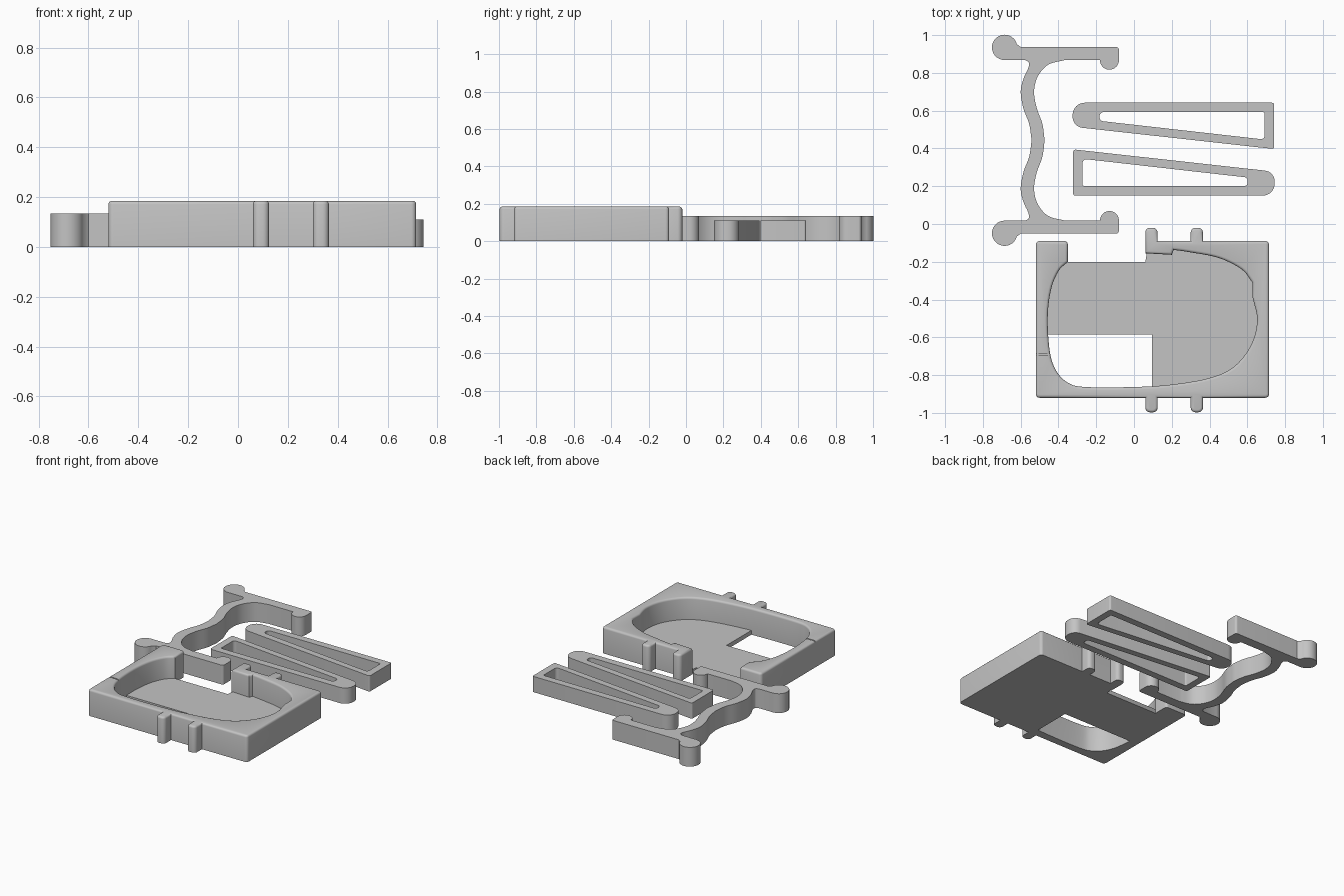
import bpy, bmesh, math
from mathutils import Vector

cube = bpy.data.objects.get("Cube")
if cube:
    bpy.data.objects.remove(cube, do_unlink=True)

grey = bpy.data.materials.new("plain_grey")
grey.use_nodes = True
grey.diffuse_color = (0.55, 0.55, 0.55, 1)
grey.node_tree.nodes["Principled BSDF"].inputs["Base Color"].default_value = (0.55, 0.55, 0.55, 1)


def rounded(corners, closed=True, steps=8):
    """Outline from (x, y, radius) corners."""
    out = []
    n = len(corners)
    for i, (x, y, r) in enumerate(corners):
        p = Vector((x, y))
        if r == 0 or (not closed and i in (0, n - 1)):
            out.append(p)
            continue
        a = (Vector(corners[i - 1][:2]) - p).normalized()
        b = (Vector(corners[(i + 1) % n][:2]) - p).normalized()
        half = a.angle(b) / 2
        centre = p + (a + b).normalized() * r / math.sin(half)
        u = (p + a * r / math.tan(half) - centre).normalized()
        v = (p + b * r / math.tan(half) - centre).normalized()
        for k in range(steps + 1):
            out.append(centre + u.slerp(v, k / steps) * r)
    return out


def smooth(points, steps=5):
    """Flowing curve through the points."""
    p = [Vector(q) for q in points]
    p = [2 * p[0] - p[1]] + p + [2 * p[-1] - p[-2]]
    out = []
    for a, b, c, d in zip(p, p[1:], p[2:], p[3:]):
        for k in range(steps):
            t = k / steps
            out.append(0.5 * (2 * b + (c - a) * t + (2 * a - 5 * b + 4 * c - d) * t ** 2
                              + (3 * b - a - 3 * c + d) * t ** 3))
    return out + [p[-2]]


def arc(x, y, r, start, end, steps=20):
    angles = [math.radians(start + (end - start) * k / steps) for k in range(steps + 1)]
    return [Vector((x + r * math.cos(a), y + r * math.sin(a))) for a in angles]


def extrude(name, outline, height, hole=None, bevel=0):
    bm = bmesh.new()
    if hole:
        edges = []
        for loop in (outline, hole):
            vs = [bm.verts.new((p.x, p.y, 0)) for p in loop]
            edges += [bm.edges.new((vs[i - 1], vs[i])) for i in range(len(vs))]
        bmesh.ops.triangle_fill(bm, edges=edges, use_beauty=True, normal=(0, 0, 1))
    else:
        bm.faces.new([bm.verts.new((p.x, p.y, 0)) for p in outline])
    raised = bmesh.ops.extrude_face_region(bm, geom=bm.faces[:])["geom"]
    for v in raised:
        if isinstance(v, bmesh.types.BMVert):
            v.co.z = height
    bmesh.ops.recalc_face_normals(bm, faces=bm.faces[:])
    if bevel:
        rim = [e for e in bm.edges if all(v.co.z > height - 1e-4 for v in e.verts)]
        bmesh.ops.bevel(bm, geom=rim, offset=bevel, segments=3, profile=0.5,
                        affect='EDGES', clamp_overlap=False)
    mesh = bpy.data.meshes.new(name)
    bm.to_mesh(mesh)
    bm.free()
    mesh.materials.append(grey)
    obj = bpy.data.objects.new(name, mesh)
    bpy.context.collection.objects.link(obj)
    bpy.ops.object.select_all(action='DESELECT')
    obj.select_set(True)
    bpy.context.view_layer.objects.active = obj
    bpy.ops.object.shade_smooth_by_angle(angle=math.radians(35))
    return obj


# Tray wall: outer outline with lugs, then the pocket edge, open at the back notch
R = 0.025
wall = rounded([
    (.06, -.155, 0), (.06, -.02, R), (.125, -.02, R), (.125, -.09, 0),
    (.3, -.09, 0), (.3, -.02, R), (.365, -.02, R), (.365, -.09, 0),
    (.715, -.09, .02), (.715, -.92, .02),
    (.365, -.92, 0), (.365, -.997, R), (.3, -.997, R), (.3, -.92, 0),
    (.125, -.92, 0), (.125, -.997, R), (.06, -.997, R), (.06, -.92, 0),
    (-.52, -.92, .02), (-.52, -.09, .02), (-.35, -.09, .02), (-.35, -.2, 0)],
    closed=False, steps=5)
wall += smooth([
    (-.35, -.2), (-.4, -.25), (-.44, -.35), (-.457, -.5), (-.445, -.68), (-.41, -.78),
    (-.35, -.84), (-.26, -.863), (0, -.863), (.2, -.85), (.4, -.815), (.53, -.755),
    (.62, -.64), (.652, -.51), (.627, -.385)])[1:]
wall += smooth([(.627, -.31), (.57, -.24), (.45, -.18), (.3, -.15), (.21, -.137)])
wall.append(Vector((.2, -.163)))
tray = extrude("tray_wall", wall, 0.185, bevel=0.014)

# Fine seam across the left-hand rim
bpy.ops.mesh.primitive_cube_add(size=1, location=(-.48, -.69, .185))
seam = bpy.context.object
seam.name = "seam_cutter"
seam.scale = (.16, .008, .016)
seam.hide_render = True
seam.hide_set(True)
cut = tray.modifiers.new("seam", 'BOOLEAN')
cut.operation = 'DIFFERENCE'
cut.object = seam

# Tray floor, leaving the window open
floor = [(-.5, -.585), (.095, -.585), (.095, -.9), (.69, -.9), (.69, -.11),
         (.075, -.11), (.06, -.2), (-.37, -.2), (-.5, -.25)]
extrude("tray_floor", [Vector(p) for p in floor], 0.03)

# Spring bracket: upper half outline, mirrored to the lower half
MID = 0.443
half = smooth([(-.473, MID), (-.485, .53), (-.515, .615), (-.529, .7),
               (-.51, .78), (-.455, .843), (-.37, .867)])
half += arc(-.13, .867, .05, 180, 360)
half += rounded([(-.08, .867, 0), (-.08, .937, .015), (-.6, .937, 0)], closed=False)[1:]
half += arc(-.685, .935, .067, 15, 270)
half += smooth([(-.575, .868), (-.557, .855), (-.56, .825), (-.585, .77), (-.6, .7),
                (-.585, .61), (-.555, .53), (-.542, MID)])
mirrored = [Vector((p.x, 2 * MID - p.y)) for p in reversed(half[1:-1])]
extrude("spring_bracket", half + mirrored, 0.135)

# Two wedge loops, the second turned half a turn
outer = rounded([(-.325, .642, .064), (.742, .642, .012), (.742, .397, .012), (-.325, .515, .058)])
inner = rounded([(-.182, .592, .02), (.692, .592, .01), (.692, .447, .02), (-.182, .546, .02)])


def turned(points):
    return [Vector((.42 - p.x, .792 - p.y)) for p in points]


extrude("wedge_loop_back", outer, 0.11, hole=inner)
extrude("wedge_loop_front", turned(outer), 0.11, hole=turned(inner))
